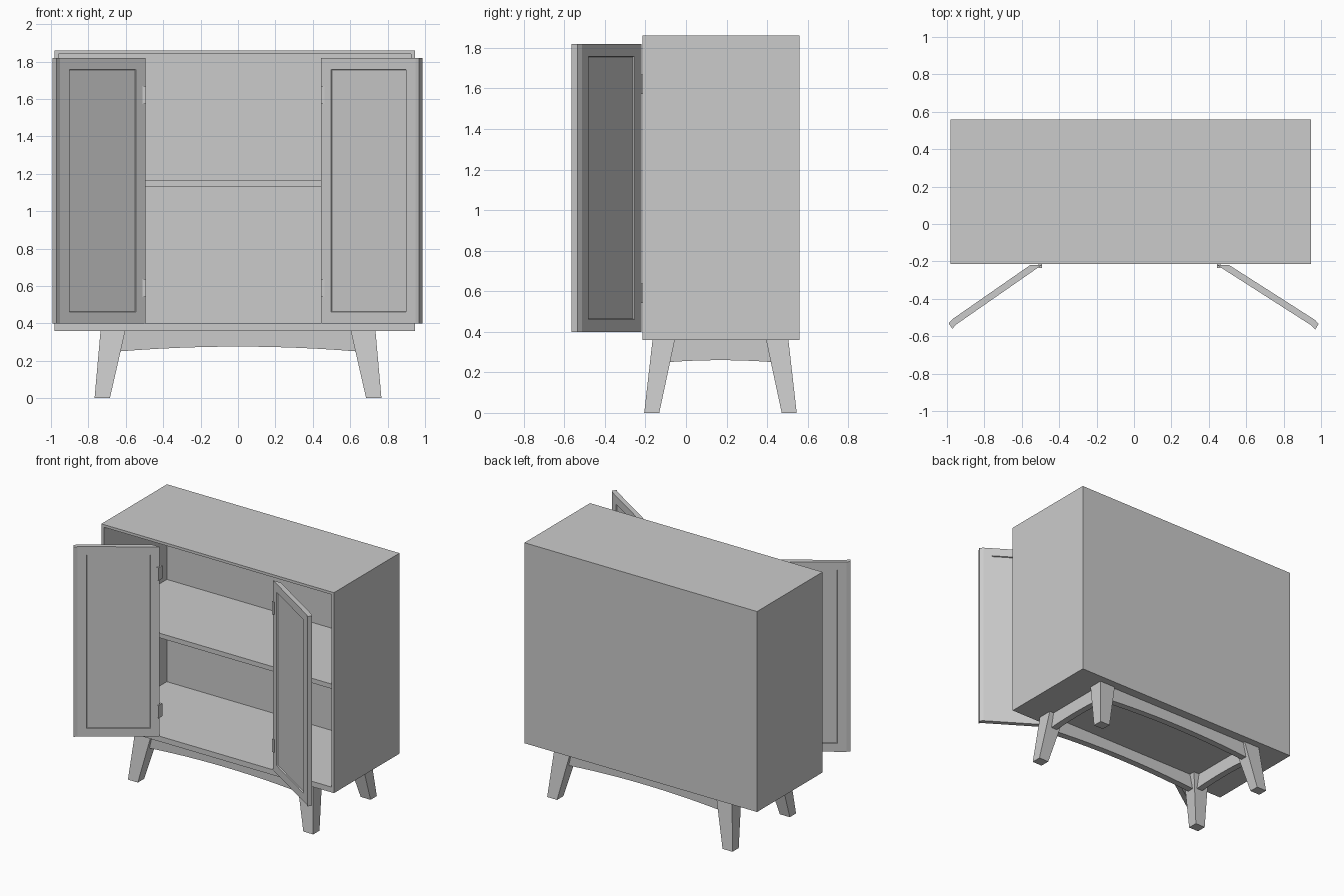
import bpy, bmesh, math
from mathutils import Vector

if "Cube" in bpy.data.objects:
    bpy.data.objects.remove(bpy.data.objects["Cube"])


def finish(name, bm, loc=(0, 0, 0), rot=0):
    bmesh.ops.recalc_face_normals(bm, faces=bm.faces)
    me = bpy.data.meshes.new(name)
    bm.to_mesh(me)
    bm.free()
    ob = bpy.data.objects.new(name, me)
    ob.location = loc
    ob.rotation_euler.z = rot
    bpy.context.collection.objects.link(ob)
    return ob


def loft(bm, a, b):
    """Solid between two matching outlines."""
    va = [bm.verts.new(p) for p in a]
    vb = [bm.verts.new(p) for p in b]
    n = len(va)
    bm.faces.new(va)
    bm.faces.new(vb[::-1])
    for i in range(n):
        j = (i + 1) % n
        bm.faces.new((va[i], vb[i], vb[j], va[j]))
    bmesh.ops.recalc_face_normals(bm, faces=bm.faces)


def rect(x0, x1, y0, y1, z):
    return [(x0, y0, z), (x1, y0, z), (x1, y1, z), (x0, y1, z)]


def box(name, x0, x1, y0, y1, z0, z1):
    bm = bmesh.new()
    loft(bm, rect(x0, x1, y0, y1, z0), rect(x0, x1, y0, y1, z1))
    return finish(name, bm)


X0, X1, Y0, Y1, Z0, Z1 = -0.98, 0.945, -0.215, 0.56, 0.36, 1.86

# Hollow case, open at the front
bm = bmesh.new()
loft(bm, rect(X0, X1, Y0, Y1, Z0), rect(X0, X1, Y0, Y1, Z1))
front = min(bm.faces, key=lambda f: f.calc_center_median().y)
bmesh.ops.inset_individual(bm, faces=[front], thickness=0.028)
for v in front.verts:
    if v.co.z < 1:
        v.co.z = 0.40
bmesh.ops.inset_individual(bm, faces=[front], thickness=0.0, depth=-0.745)
finish("cabinet_case", bm)

# Shelf
box("shelf", X0 + 0.02, X1 - 0.02, Y0 + 0.01, Y1 - 0.02, 1.13, 1.165)


# Doors: framed panels, sunk on both sides, with an angled closing edge
def door(name, hinge, tip, side):
    t, h = 0.0175, 1.42
    d = Vector(tip) - Vector(hinge)
    ang, length = math.atan2(d.y, d.x), d.length - 0.028
    cut = t / math.tan(ang)
    foot = [(cut, -t), (length, -t), (length, t), (-cut, t)]
    bm = bmesh.new()
    loft(bm, [(x, y, 0) for x, y in foot], [(x, y, h) for x, y in foot])
    end = max(bm.faces, key=lambda f: f.calc_center_median().x)
    faces = [f for f in bm.faces if abs(f.normal.y) > 0.99]
    ext = bmesh.ops.extrude_face_region(bm, geom=[end])
    bmesh.ops.translate(bm, vec=(0.028, side * 0.007, 0),
                        verts=[g for g in ext["geom"] if isinstance(g, bmesh.types.BMVert)])
    bmesh.ops.delete(bm, geom=[end], context='FACES_ONLY')
    bmesh.ops.inset_individual(bm, faces=faces, thickness=0.087)
    bmesh.ops.inset_individual(bm, faces=faces, thickness=0.004, depth=-0.008)
    finish(name, bm, (hinge[0], hinge[1], 0.40), ang)


door("left_door", (-0.525, -0.22), (-0.985, -0.54), 1)
door("right_door", (0.477, -0.22), (0.982, -0.543), -1)

# Hinges on the inner door edges
for side, x in (("left", -0.502), ("right", 0.453)):
    for level, z in (("lower", 0.59), ("upper", 1.62)):
        box(f"{side}_{level}_hinge", x - 0.009, x + 0.009, -0.235, -0.19, z - 0.048, z + 0.048)

# Splayed tapered legs
CY = 0.17
for sx, xn in ((-1, "left"), (1, "right")):
    for sy, yn in ((-1, "front"), (1, "back")):
        bm = bmesh.new()
        place = lambda pts: [(sx * x, CY + sy * y, z) for x, y, z in pts]
        loft(bm, place(rect(0.685, 0.767, 0.302, 0.376, 0)),
             place(rect(0.603, 0.735, 0.225, 0.335, Z0)))
        finish(f"{yn}_{xn}_leg", bm)


# Arched aprons between the legs
def apron(name, half, rise, offset, along_x):
    n = 12
    prof = [(half, Z0), (-half, Z0)]
    for i in range(n + 1):
        u = -1 + 2 * i / n
        prof.append((u * half, 0.25 + rise * (1 - u * u)))
    bm = bmesh.new()
    sides = []
    for w in (offset - 0.025, offset + 0.025):
        sides.append([(u, CY + w, z) if along_x else (w, CY + u, z) for u, z in prof])
    loft(bm, *sides)
    finish(name, bm)


for s, a, b in ((-1, "front", "left"), (1, "back", "right")):
    apron(f"{a}_apron", 0.64, 0.026, s * 0.295, True)
    apron(f"{b}_apron", 0.26, 0.01, s * 0.675, False)
